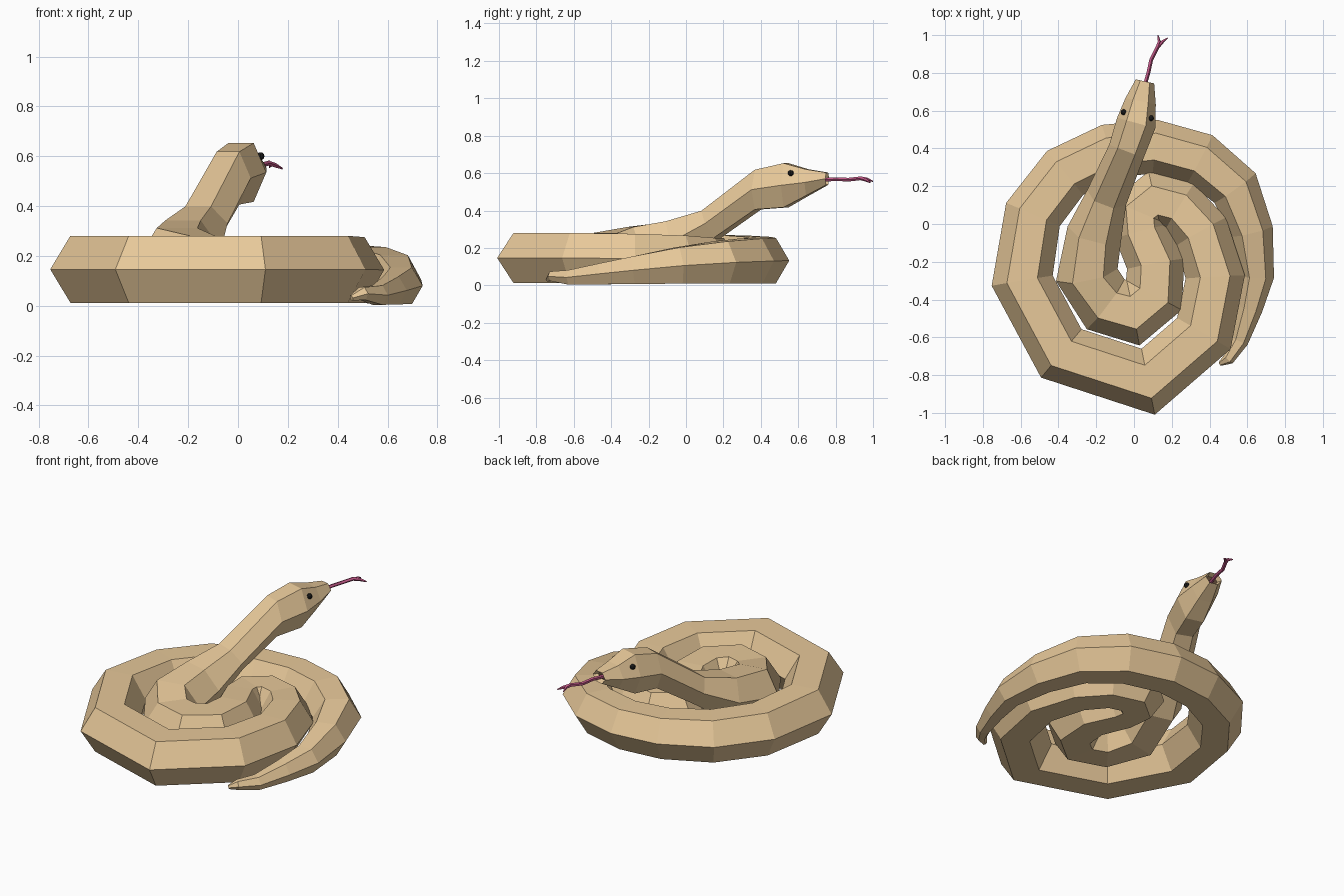
import bpy, bmesh, math
from mathutils import Vector

if "Cube" in bpy.data.objects:
    bpy.data.objects.remove(bpy.data.objects["Cube"])

def material(name, color):
    m = bpy.data.materials.new(name)
    m.diffuse_color = (*color, 1)
    m.use_nodes = True
    m.node_tree.nodes["Principled BSDF"].inputs["Base Color"].default_value = m.diffuse_color
    return m

tan = material("tan_skin", (0.80, 0.58, 0.32))
pink = material("tongue_pink", (0.55, 0.10, 0.25))
black = material("eye_black", (0.01, 0.01, 0.01))
dark = material("mouth_dark", (0.12, 0.07, 0.04))

def tube(name, stations, sides, mat, level_from=999):
    """Loft mitred rings along stations (x, y, z, half_width, half_height)."""
    bm = bmesh.new()
    pts = [Vector(s[:3]) for s in stations]
    rings = []
    for i, s in enumerate(stations):
        a = (pts[i] - pts[i - 1]).normalized() if i else None
        b = (pts[i + 1] - pts[i]).normalized() if i < len(pts) - 1 else None
        t = ((a or b) + (b or a)).normalized()
        miter = 1 / max(0.85, t.dot(a or b))
        if i >= level_from:
            t = Vector((t.x, t.y, 0)).normalized()
        side = t.cross(Vector((0, 0, 1))).normalized()
        up = side.cross(t)
        ring = []
        for k in range(sides):
            g = math.tau * k / sides
            ring.append(bm.verts.new(pts[i] + side * math.cos(g) * s[3] * miter
                                     + up * math.sin(g) * s[4] / 0.866))
        rings.append(ring)
    for r0, r1 in zip(rings, rings[1:]):
        for k in range(sides):
            j = (k + 1) % sides
            bm.faces.new((r0[k], r0[j], r1[j], r1[k]))
    bm.faces.new(rings[0])
    end = bm.faces.new(rings[-1])
    bmesh.ops.recalc_face_normals(bm, faces=bm.faces)
    me = bpy.data.meshes.new(name)
    me.materials.append(mat)
    if level_from < 999:
        # open mouth: inset and sink the snout face
        me.materials.append(dark)
        bmesh.ops.inset_region(bm, faces=[end], thickness=0.012, depth=0)
        n = end.normal.copy()
        for v in end.verts:
            v.co -= n * 0.03
        end.material_index = 1
    bm.to_mesh(me)
    bm.free()
    ob = bpy.data.objects.new(name, me)
    bpy.context.collection.objects.link(ob)
    return ob

# Coil resting on the floor, tail tip to centre: x, y, radius
coil = [
    (0.455, -0.74, 0.012), (0.50, -0.715, 0.03), (0.56, -0.62, 0.045),
    (0.615, -0.45, 0.065), (0.655, -0.28, 0.085), (0.625, -0.04, 0.112),
    (0.535, 0.19, 0.13), (0.35, 0.345, 0.138), (0.11, 0.41, 0.14),
    (-0.13, 0.385, 0.143), (-0.365, 0.27, 0.147), (-0.535, 0.05, 0.15),
    (-0.592, -0.30, 0.155), (-0.385, -0.685, 0.155), (0.075, -0.835, 0.155),
    (0.37, -0.58, 0.155), (0.43, -0.28, 0.152), (0.355, -0.04, 0.147),
    (0.24, 0.09, 0.14), (0.11, 0.125, 0.14), (0.03, 0.06, 0.14), (0.04, -0.04, 0.143),
    (0.115, -0.21, 0.15), (0.105, -0.38, 0.152), (-0.005, -0.47, 0.155),
    (-0.15, -0.425, 0.155),
]
body = [(x, y, r * 0.866 + 0.012 * min(1, r / 0.15) + (0.02 if r < 0.04 else 0), r, r * 0.866)
        for x, y, r in coil]

# Rising neck and head: x, y, z, half width, half height
neck = [
    (-0.25, -0.27, 0.175, 0.155, 0.14), (-0.21, -0.05, 0.228, 0.145, 0.122),
    (-0.145, 0.14, 0.33, 0.11, 0.08),
    (-0.04, 0.385, 0.512, 0.095, 0.106), (0.012, 0.535, 0.535, 0.105, 0.118),
    (0.035, 0.65, 0.55, 0.082, 0.07), (0.058, 0.755, 0.57, 0.05, 0.033),
]
tube("snake_body", body + neck, 6, tan, level_from=len(body) + 3)

# Forked tongue
tongue = [(0.052, 0.72, 0.563), (0.075, 0.80, 0.568), (0.09, 0.87, 0.565), (0.125, 0.94, 0.573)]
tube("tongue", [(*p, 0.011, 0.009) for p in tongue], 5, pink)
for name, mid, tip in (("tongue_fork_left", (0.134, 0.965, 0.568), (0.126, 1.0, 0.556)),
                       ("tongue_fork_right", (0.15, 0.965, 0.563), (0.178, 0.985, 0.55))):
    tube(name, [(0.12, 0.93, 0.573, 0.010, 0.009), (*mid, 0.009, 0.008),
                (*tip, 0.003, 0.003)], 5, pink)

# Eyes
for name, loc in (("eye_left", (-0.055, 0.592, 0.60)), ("eye_right", (0.09, 0.56, 0.60))):
    bpy.ops.mesh.primitive_uv_sphere_add(segments=8, ring_count=6, radius=0.016, location=loc)
    eye = bpy.context.object
    eye.name = name
    eye.data.materials.append(black)
